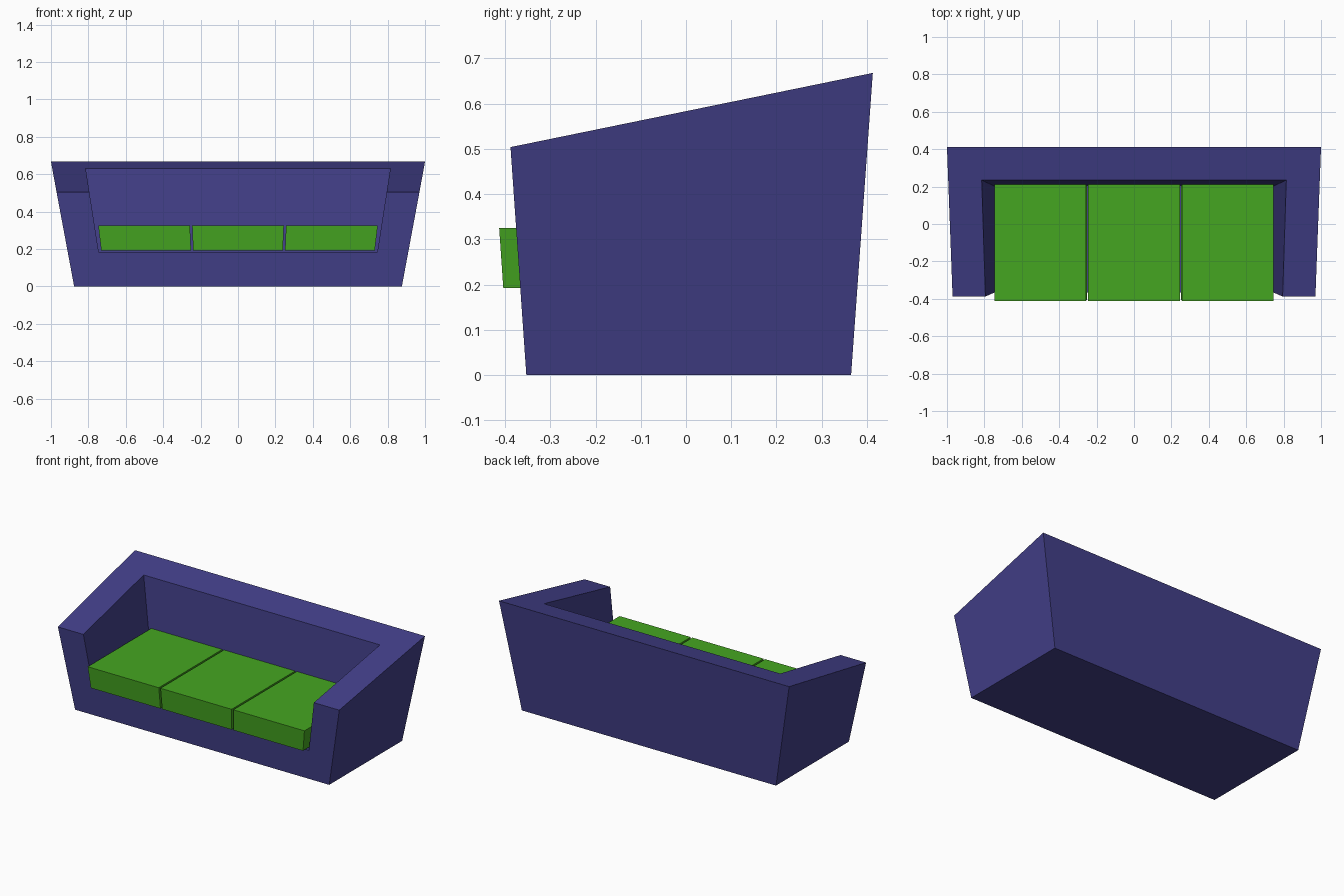
import bpy

if "Cube" in bpy.data.objects:
    bpy.data.objects.remove(bpy.data.objects["Cube"])

COLOURS = {"frame_fabric": (0.055, 0.05, 0.25, 1), "cushion_fabric": (0.06, 0.38, 0.015, 1)}
MATS = {}
for mat_name, colour in COLOURS.items():
    MATS[mat_name] = bpy.data.materials.new(mat_name)
    MATS[mat_name].diffuse_color = colour


def block(name, bottom, front_top, back_top, mat):
    """Tapered block: bottom = (x0, x1, y0, y1, z), top edges = (x0, x1, y, z)."""
    x0, x1, y0, y1, z = bottom
    a0, a1, ay, az = front_top
    b0, b1, by, bz = back_top
    verts = [(x0, y0, z), (x1, y0, z), (x1, y1, z), (x0, y1, z),
             (a0, ay, az), (a1, ay, az), (b1, by, bz), (b0, by, bz)]
    faces = [(3, 2, 1, 0), (4, 5, 6, 7)]
    faces += [(i, (i + 1) % 4, (i + 1) % 4 + 4, i + 4) for i in range(4)]
    mesh = bpy.data.meshes.new(name)
    mesh.from_pydata(verts, [], faces)
    mesh.materials.append(MATS[mat])
    ob = bpy.data.objects.new(name, mesh)
    bpy.context.collection.objects.link(ob)
    return ob


# Sofa body: flared block with a sloping top
frame = block("sofa_frame", (-0.876, 0.876, -0.353, 0.365, 0),
              (-0.97, 0.97, -0.388, 0.504), (-1, 1, 0.413, 0.668), "frame_fabric")

# Seat recess, open at the front and top
cutter = block("recess_cutter", (-0.745, 0.745, -0.6, 0.202, 0.185),
               (-0.846, 0.846, -0.6, 0.835), (-0.846, 0.846, 0.249, 0.835), "frame_fabric")
cutter.hide_render = True
mod = frame.modifiers.new("recess", 'BOOLEAN')
mod.operation = 'DIFFERENCE'
mod.solver = 'EXACT'
mod.object = cutter
bpy.context.view_layer.objects.active = frame
bpy.ops.object.modifier_apply(modifier=mod.name)
bpy.data.objects.remove(cutter)

# Three seat cushions, narrowing slightly downwards
TAPER = 0.979
for name, x0, x1 in (("left_cushion", -0.747, -0.257),
                     ("middle_cushion", -0.245, 0.245),
                     ("right_cushion", 0.257, 0.747)):
    block(name, (x0 * TAPER, x1 * TAPER, -0.404, 0.21, 0.193),
          (x0, x1, -0.413, 0.325), (x0, x1, 0.219, 0.325), "cushion_fabric")

for m in bpy.data.materials:
    if m.users and not m.is_grease_pencil:
        m.use_nodes = True
        m.node_tree.nodes["Principled BSDF"].inputs["Base Color"].default_value = m.diffuse_color
